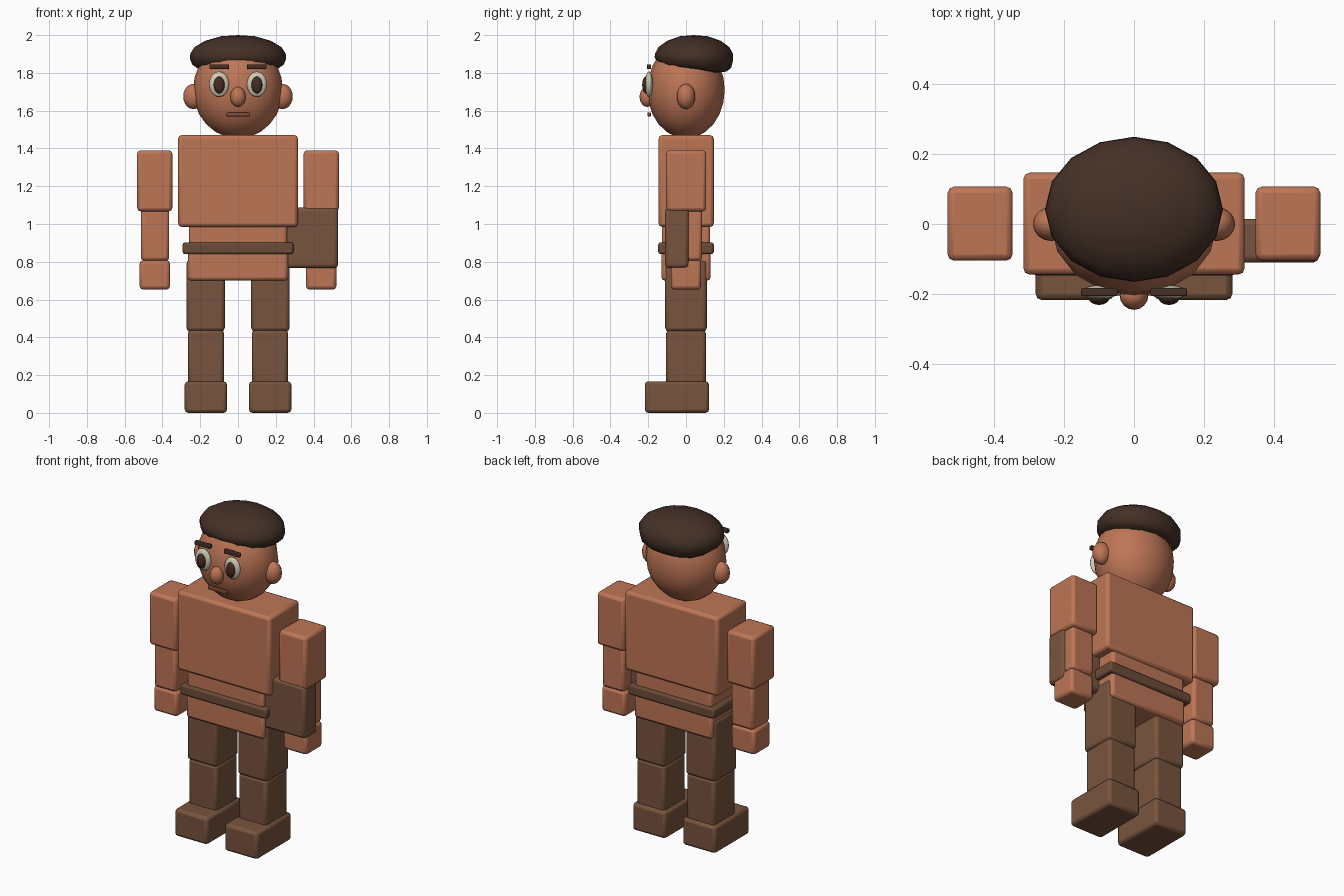
import bpy, bmesh, math

if "Cube" in bpy.data.objects:
    bpy.data.objects.remove(bpy.data.objects["Cube"])


def material(name, r, g, b):
    def lin(c):
        c /= 255
        return c / 12.92 if c <= 0.04045 else ((c + 0.055) / 1.055) ** 2.4
    m = bpy.data.materials.new(name)
    m.diffuse_color = (lin(r), lin(g), lin(b), 1)
    m.use_nodes = True
    m.node_tree.nodes["Principled BSDF"].inputs["Base Color"].default_value = m.diffuse_color
    return m


SKIN = material("warm_skin", 190, 118, 86)
CLOTH = material("brown_cloth", 120, 84, 62)
BELT = material("belt_brown", 108, 75, 56)
HAIR = material("dark_hair", 68, 48, 38)
WHITE = material("eye_cream", 208, 204, 182)
PUPIL = material("pupil_brown", 68, 44, 32)
LIP = material("lip_brown", 128, 76, 56)


def finish(name, bm, mat, angle):
    bmesh.ops.recalc_face_normals(bm, faces=bm.faces)
    me = bpy.data.meshes.new(name)
    bm.to_mesh(me)
    bm.free()
    me.materials.append(mat)
    ob = bpy.data.objects.new(name, me)
    bpy.context.collection.objects.link(ob)
    bpy.ops.object.select_all(action='DESELECT')
    ob.select_set(True)
    bpy.context.view_layer.objects.active = ob
    bpy.ops.object.shade_smooth_by_angle(angle=math.radians(angle))
    return ob


def box(name, x, y, z, mat, bevel=0.018):
    """Bevelled block from (min, max) ranges on each axis."""
    bm = bmesh.new()
    bmesh.ops.create_cube(bm, size=1)
    for v in bm.verts:
        v.co = [(r[0] + r[1]) / 2 + c * (r[1] - r[0]) for c, r in zip(v.co, (x, y, z))]
    ob = finish(name, bm, mat, 30)
    mod = ob.modifiers.new("rounded_edges", 'BEVEL')
    mod.width, mod.segments = bevel, 2
    return ob


def ball(name, centre, radii, mat, seg=16, rings=10):
    bm = bmesh.new()
    bmesh.ops.create_uvsphere(bm, u_segments=seg, v_segments=rings, radius=1)
    for v in bm.verts:
        v.co = [c + r * p for c, r, p in zip(centre, radii, v.co)]
    return finish(name, bm, mat, 60)


# Torso, belt and side bag
box("chest", (-0.317, 0.317), (-0.145, 0.147), (0.985, 1.47), SKIN)
box("abdomen", (-0.26, 0.26), (-0.128, 0.128), (0.82, 1.02), SKIN)
box("hips", (-0.265, 0.265), (-0.13, 0.13), (0.70, 0.87), SKIN)
box("belt", (-0.293, 0.293), (-0.147, 0.147), (0.84, 0.903), BELT, 0.012)
box("side_bag", (0.25, 0.53), (-0.111, 0.015), (0.767, 1.088), CLOTH)

# Arms and legs on both sides
for side, s in (("left", -1), ("right", 1)):
    def limb(part, x0, x1, y, z, mat):
        box(f"{side}_{part}", sorted((s * x0, s * x1)), y, z, mat)
    limb("upper_arm", 0.348, 0.534, (-0.105, 0.107), (1.067, 1.39), SKIN)
    limb("forearm", 0.364, 0.514, (-0.085, 0.085), (0.805, 1.08), SKIN)
    limb("hand", 0.36, 0.521, (-0.08, 0.08), (0.653, 0.808), SKIN)
    limb("thigh", 0.07, 0.273, (-0.11, 0.11), (0.432, 0.808), CLOTH)
    limb("shin", 0.074, 0.265, (-0.105, 0.105), (0.15, 0.44), CLOTH)
    limb("foot", 0.058, 0.282, (-0.218, 0.122), (0.0, 0.167), CLOTH)

    # Paired face parts
    ball(f"{side}_ear", (s * 0.236, 0, 1.675), (0.054, 0.049, 0.067), SKIN)
    ball(f"{side}_eye", (s * 0.1, -0.196, 1.74), (0.053, 0.021, 0.067), WHITE)
    ball(f"{side}_pupil", (s * 0.1, -0.213, 1.736), (0.029, 0.019, 0.045), PUPIL)
    box(f"{side}_eyebrow", sorted((s * 0.047, s * 0.152)), (-0.207, -0.184),
        (1.82, 1.844), HAIR, 0.004)

# Head, nose and mouth
ball("head", (0, 0, 1.71), (0.238, 0.205, 0.257), SKIN, 16, 12)
ball("nose", (0, -0.205, 1.673), (0.041, 0.041, 0.053), SKIN)
box("mouth", (-0.063, 0.063), (-0.205, -0.186), (1.57, 1.59), LIP, 0.004)

# Hair cap: lathed oval with a lower rim at the back and sides
profile = [(0.35, 1.994), (0.68, 1.97), (0.9, 1.937), (0.99, 1.902),
           (1.0, 1.875), (0.95, 1.84), (0.84, 1.82), (0.5, 1.815)]
bm = bmesh.new()
SEG = 16
rings = []
for r, z in profile:
    ring = []
    for i in range(SEG):
        a = math.tau * i / SEG
        drop = max(0, min(1, (1.9 - z) / 0.06))
        lift = drop * (-0.016 * math.sin(a) + 0.004 * math.cos(4 * a))
        ring.append(bm.verts.new((0.255 * r * math.cos(a),
                                  0.042 + 0.208 * r * math.sin(a), z + lift)))
    rings.append(ring)
for lo, hi in zip(rings, rings[1:]):
    for i in range(SEG):
        j = (i + 1) % SEG
        bm.faces.new((lo[i], lo[j], hi[j], hi[i]))
top = bm.verts.new((0, 0.042, 2.0))
for i in range(SEG):
    bm.faces.new((rings[0][i], rings[0][(i + 1) % SEG], top))
bm.faces.new(rings[-1])
finish("hair", bm, HAIR, 60)
